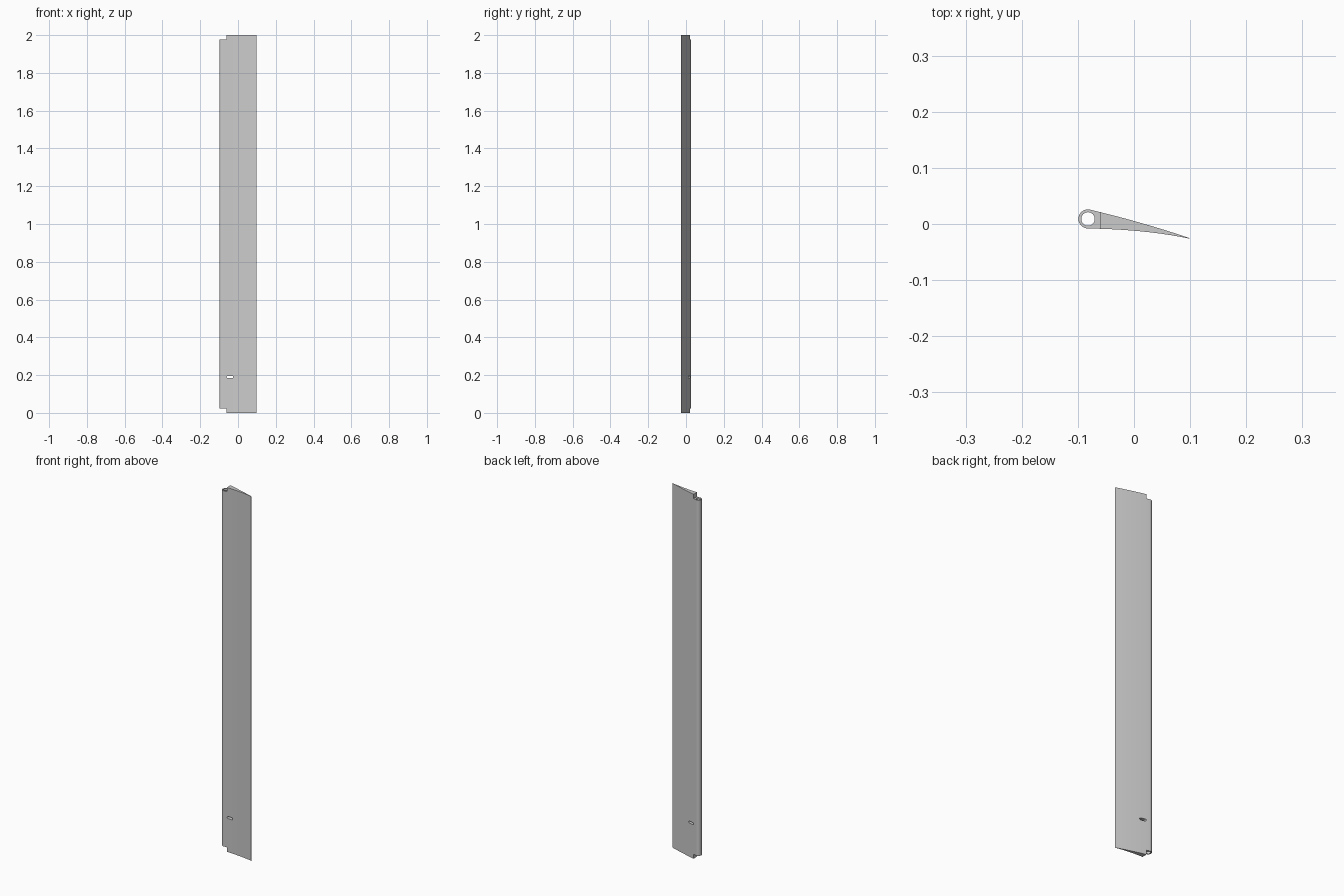
import bpy, bmesh
from math import cos, sin, pi

if "Cube" in bpy.data.objects:
    bpy.data.objects.remove(bpy.data.objects["Cube"])

HEIGHT = 2.0
CX, CY, R = -0.082, 0.009, 0.017     # tube along the leading edge
BORE = 0.012
NOTCH_X, NOTCH_H = -0.061, 0.024

grey = bpy.data.materials.new("light grey")
grey.use_nodes = True
colour = (0.6, 0.6, 0.6, 1)
grey.diffuse_color = colour
grey.node_tree.nodes["Principled BSDF"].inputs["Base Color"].default_value = colour


def prism(name, outline, direction):
    """Extrude a closed outline of 3D points into a solid."""
    bm = bmesh.new()
    face = bm.faces.new([bm.verts.new(p) for p in outline])
    ext = bmesh.ops.extrude_face_region(bm, geom=[face])
    verts = [g for g in ext["geom"] if isinstance(g, bmesh.types.BMVert)]
    bmesh.ops.translate(bm, verts=verts, vec=direction)
    bmesh.ops.recalc_face_normals(bm, faces=bm.faces)
    mesh = bpy.data.meshes.new(name)
    bm.to_mesh(mesh)
    bm.free()
    mesh.materials.append(grey)
    obj = bpy.data.objects.new(name, mesh)
    bpy.context.collection.objects.link(obj)
    return obj


def arc(cx, cy, r, start, end, steps):
    angles = [start + (end - start) * i / steps for i in range(steps + 1)]
    return [(cx + r * cos(a), cy + r * sin(a)) for a in angles]


def bezier(p, q, r, steps):
    """Points between p and r, bent towards q, without the end points."""
    ts = [i / steps for i in range(1, steps)]
    return [tuple((1 - t) ** 2 * a + 2 * t * (1 - t) * b + t * t * c
                  for a, b, c in zip(p, q, r)) for t in ts]


# Curved blade section: round nose, thin trailing edge
nose = arc(CX, CY, R, 0.42 * pi, 1.49 * pi, 24)
tip_low, tip_high = (0.0985, -0.026), (0.099, -0.0252)
section = (nose + bezier(nose[-1], (0.02, -0.0095), tip_low, 10)
           + [tip_low, tip_high]
           + bezier(tip_high, (0.018, 0.0025), nose[0], 10))
blade = prism("blade", [(x, y, 0) for x, y in section], (0, 0, HEIGHT))

# Cutters: pivot bore, end notches and a rounded slot
bore = arc(CX, CY, BORE, 0, 2 * pi, 32)[:-1]
cutters = [prism("bore_cutter", [(x, y, -0.1) for x, y in bore], (0, 0, HEIGHT + 0.2))]
for name, low, high in (("bottom_notch_cutter", -0.1, NOTCH_H),
                        ("top_notch_cutter", HEIGHT - NOTCH_H, HEIGHT + 0.1)):
    corners = [(-0.2, low), (NOTCH_X, low), (NOTCH_X, high), (-0.2, high)]
    cutters.append(prism(name, [(x, -0.1, z) for x, z in corners], (0, 0.2, 0)))
slot = (arc(-0.031, 0.19, 0.006, -pi / 2, pi / 2, 8)
        + arc(-0.054, 0.19, 0.006, pi / 2, 1.5 * pi, 8))
cutters.append(prism("slot_cutter", [(x, -0.1, z) for x, z in slot], (0, 0.2, 0)))

for cutter in cutters:
    mod = blade.modifiers.new(cutter.name, "BOOLEAN")
    mod.operation, mod.solver, mod.object = "DIFFERENCE", "EXACT", cutter

# Apply the cuts and discard the cutters
bpy.context.view_layer.update()
graph = bpy.context.evaluated_depsgraph_get()
cut_mesh = bpy.data.meshes.new_from_object(blade.evaluated_get(graph))
blade.modifiers.clear()
blade.data = cut_mesh
for cutter in cutters:
    bpy.data.objects.remove(cutter)

bpy.ops.object.select_all(action="DESELECT")
blade.select_set(True)
bpy.context.view_layer.objects.active = blade
bpy.ops.object.shade_smooth_by_angle(angle=pi / 6)
